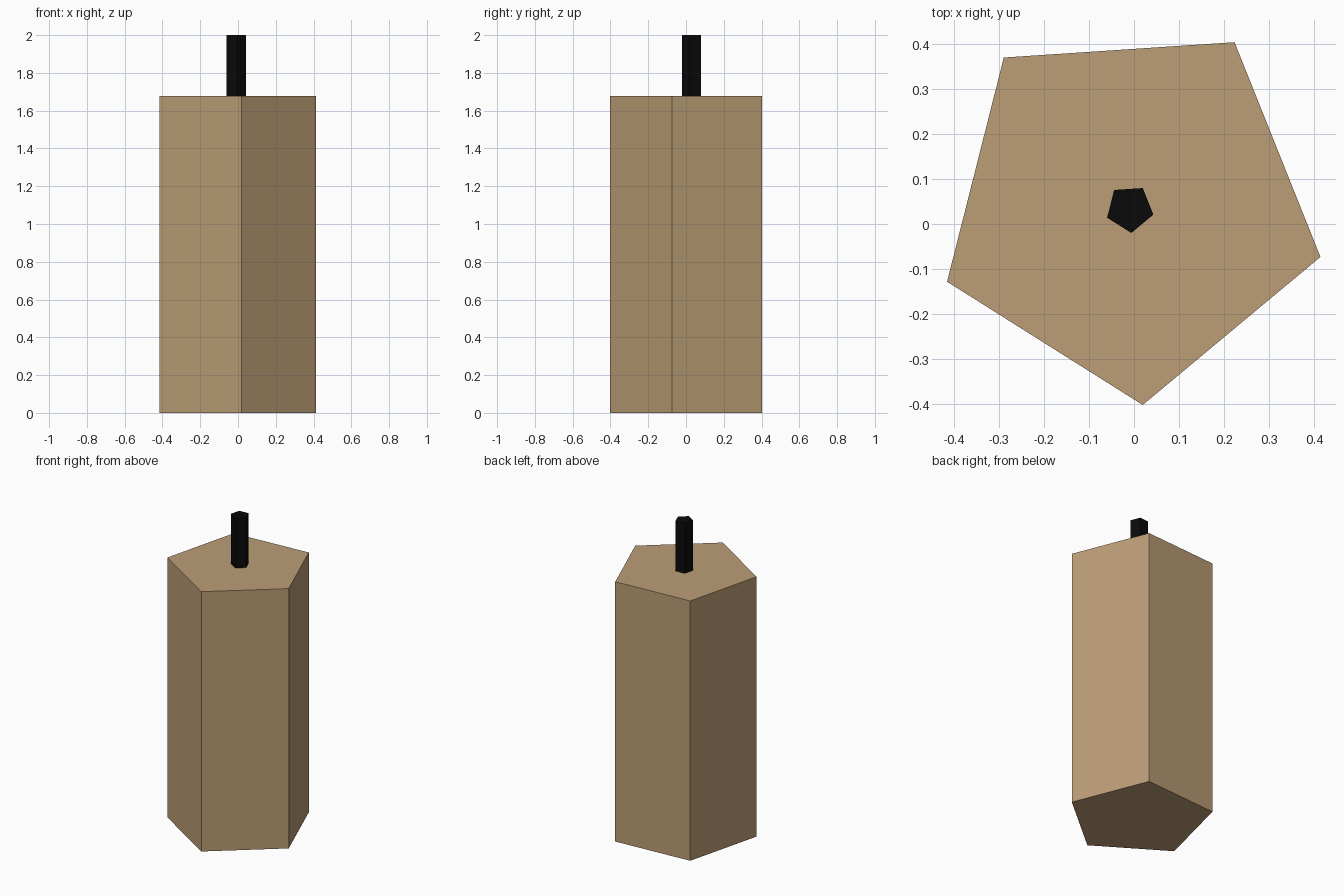
import bpy, bmesh, math

if "Cube" in bpy.data.objects:
    bpy.data.objects.remove(bpy.data.objects["Cube"])

CENTRE = (-0.0095, 0.034)
TURN = math.radians(-14.2)


def material(name, rgb):
    m = bpy.data.materials.new(name)
    m.diffuse_color = (*rgb, 1.0)
    m.use_nodes = True
    m.node_tree.nodes["Principled BSDF"].inputs["Base Color"].default_value = m.diffuse_color
    return m


def pentagon_prism(name, radius, z0, z1, mat):
    """Flat-sided five-sided column between two heights."""
    bm = bmesh.new()
    ring = [(CENTRE[0] + radius * math.cos(TURN + i * math.tau / 5),
             CENTRE[1] + radius * math.sin(TURN + i * math.tau / 5)) for i in range(5)]
    low = [bm.verts.new((x, y, z0)) for x, y in ring]
    high = [bm.verts.new((x, y, z1)) for x, y in ring]
    bm.faces.new(low[::-1])
    bm.faces.new(high)
    for i in range(5):
        j = (i + 1) % 5
        bm.faces.new((low[i], low[j], high[j], high[i]))
    mesh = bpy.data.meshes.new(name)
    bm.to_mesh(mesh)
    bm.free()
    mesh.materials.append(mat)
    obj = bpy.data.objects.new(name, mesh)
    bpy.context.collection.objects.link(obj)
    return obj


# Wax body and wick
wax = material("tan wax", (0.50, 0.34, 0.18))
black = material("black wick", (0.003, 0.003, 0.003))
pentagon_prism("candle_body", 0.4365, 0.0, 1.677, wax)
pentagon_prism("wick", 0.054, 1.67, 2.0, black)
